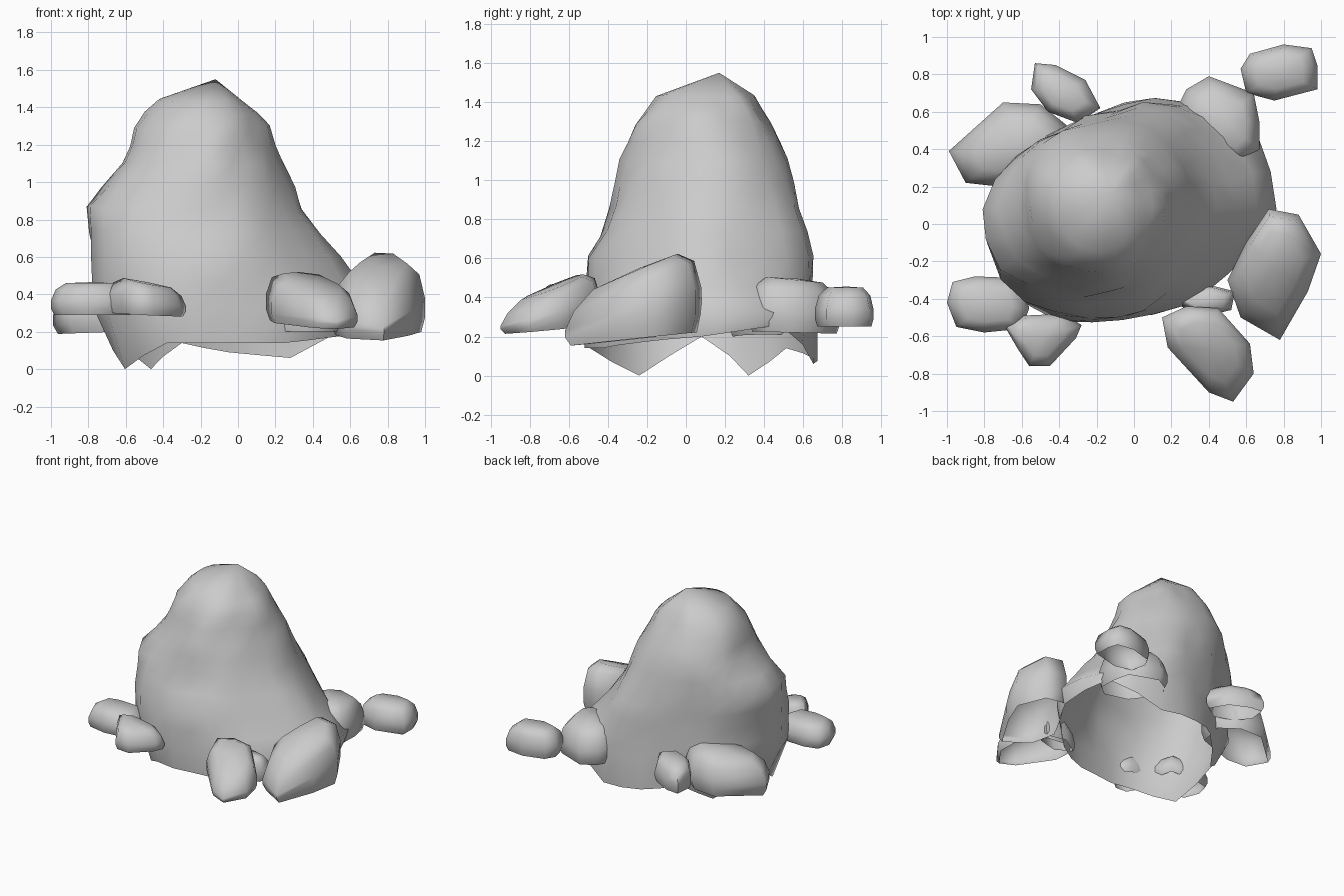
import bpy, math
from mathutils import Vector, noise

if "Cube" in bpy.data.objects:
    bpy.data.objects.remove(bpy.data.objects["Cube"])


def loft(name, rings, tip):
    # open-bottomed rock skin through stacked rings, closed by a tip point
    n = len(rings[0])
    verts = [v for r in rings for v in r] + [tip]
    faces = []
    for k in range(len(rings) - 1):
        for i in range(n):
            j = (i + 1) % n
            faces.append((k*n + i, k*n + j, (k+1)*n + j, (k+1)*n + i))
    last = (len(rings) - 1) * n
    for i in range(n):
        faces.append((last + i, last + (i + 1) % n, len(verts) - 1))
    me = bpy.data.meshes.new(name)
    me.from_pydata(verts, [], faces)
    ob = bpy.data.objects.new(name, me)
    bpy.context.collection.objects.link(ob)
    bpy.context.view_layer.objects.active = ob
    ob.select_set(True)
    bpy.ops.object.shade_smooth_by_angle(angle=math.radians(80))
    ob.select_set(False)
    return ob


def boulder(name, outline, z0, z1, slope=(0, 0)):
    # boulder from its plan outline (clockwise), height range and top tilt
    pts = [Vector(p) for p in reversed(outline)]
    c = sum(pts, Vector((0, 0))) / len(pts)
    h = z1 - z0
    rings = []
    for s, t, tilt in ((0.92, 0.0, 0.25), (1.0, 0.2, 0.4), (1.0, 0.45, 0.75),
                       (0.88, 0.8, 1.0), (0.62, 1.0, 1.0)):
        ring = []
        for p in pts:
            d = (p - c) * s
            z = z0 + h*t + tilt * (slope[0]*d.x + slope[1]*d.y)
            ring.append((c.x + d.x, c.y + d.y, z))
        rings.append(ring)
    loft(name, rings, (c.x, c.y, z1 + 0.03*h))


# main peak: centre x, centre y, height, then 12 radii counter-clockwise from +x
profile = [
    (-.05, .08, .32, (.82, .81, .66, .56, .52, .62, .71, .76, .69, .58, .60, .66)),
    (-.10, .08, .60, (.64, .62, .64, .53, .51, .58, .66, .72, .64, .57, .53, .54)),
    (-.15, .08, .86, (.49, .50, .55, .50, .49, .56, .67, .65, .51, .45, .45, .45)),
    (-.15, .10, 1.1, (.40, .41, .43, .42, .45, .48, .47, .46, .44, .43, .40, .38)),
    (-.17, .10, 1.29, (.33, .33, .33, .34, .36, .39, .40, .38, .37, .37, .34, .32)),
    (-.17, .10, 1.44, (.20, .21, .24, .25, .26, .26, .25, .24, .24, .24, .21, .19)),
]
foot_z = (.2, .26, .06, .09, .14, 0, .2, 0, .14, .14, .14, .17)
foot_r = (.78, .80, .66, .57, .5, .48, .64, .64, .66, .58, .59, .63)


def densify(vals):
    # insert halfway values round a closed ring
    n = len(vals)
    return [v for i in range(n) for v in (vals[i], (vals[i] + vals[(i+1) % n]) / 2)]


def ring(cx, cy, radii, heights, rough=0.0):
    out = []
    for i, (r, z) in enumerate(zip(densify(radii), densify(heights))):
        a = math.radians(15 * i)
        p = Vector((cx + r*math.cos(a), cy + r*math.sin(a), z))
        out.append(tuple(p + rough * noise.noise_vector(p * 5)))
    return out


# rings, with an averaged ring between each listed pair
rings = [ring(-.05, .08, foot_r, foot_z)]
for lo, hi in zip(profile, profile[1:] + [None]):
    rings.append(ring(lo[0], lo[1], lo[3], [lo[2]] * 12, 0.03))
    if hi:
        cx, cy, z = ((lo[k] + hi[k]) / 2 for k in range(3))
        radii = [(a + b) / 2 for a, b in zip(lo[3], hi[3])]
        rings.append(ring(cx, cy, radii, [z] * 12, 0.03))
loft("main_peak", rings, (-.12, .17, 1.55))

# boulders around the foot
boulder("right_boulder", [(.5, -.3), (.6, -.1), (.72, .08), (.88, .05), (1, -.16), (.93, -.36), (.78, -.62), (.57, -.5)],
        .19, .54, (.03, .42))
boulder("front_boulder", [(.15, -.5), (.28, -.44), (.45, -.45), (.62, -.64), (.64, -.8), (.53, -.95), (.4, -.9), (.18, -.66)],
        .24, .46, (-.1, .36))
boulder("front_pebble", [(.22, -.42), (.38, -.32), (.54, -.36), (.52, -.46), (.35, -.5)], .2, .38)
boulder("left_front_boulder", [(-1, -.42), (-.97, -.31), (-.85, -.28), (-.6, -.29), (-.56, -.45), (-.6, -.56), (-.8, -.58), (-.95, -.55)],
        .29, .46)
boulder("front_left_boulder", [(-.69, -.55), (-.6, -.49), (-.38, -.48), (-.28, -.54), (-.31, -.61), (-.45, -.76), (-.56, -.76), (-.62, -.67)],
        .29, .46, (-.2, .05))
boulder("back_left_boulder", [(-.99, .39), (-.7, .65), (-.5, .64), (-.35, .52), (-.4, .3), (-.72, .2), (-.9, .22)],
        .2, .48, (.15, 0))
boulder("back_left_small_boulder", [(-.55, .72), (-.53, .86), (-.42, .85), (-.26, .77), (-.18, .62), (-.3, .54), (-.46, .6)],
        .26, .45, (0, -.1))
boulder("back_boulder", [(.22, .6), (.28, .72), (.4, .79), (.64, .7), (.67, .55), (.67, .4), (.58, .32), (.38, .38)],
        .22, .49, (0, -.1))
boulder("far_boulder", [(.57, .83), (.62, .91), (.8, .96), (.95, .94), (.98, .85), (.98, .72), (.75, .66), (.6, .7)],
        .25, .45)
